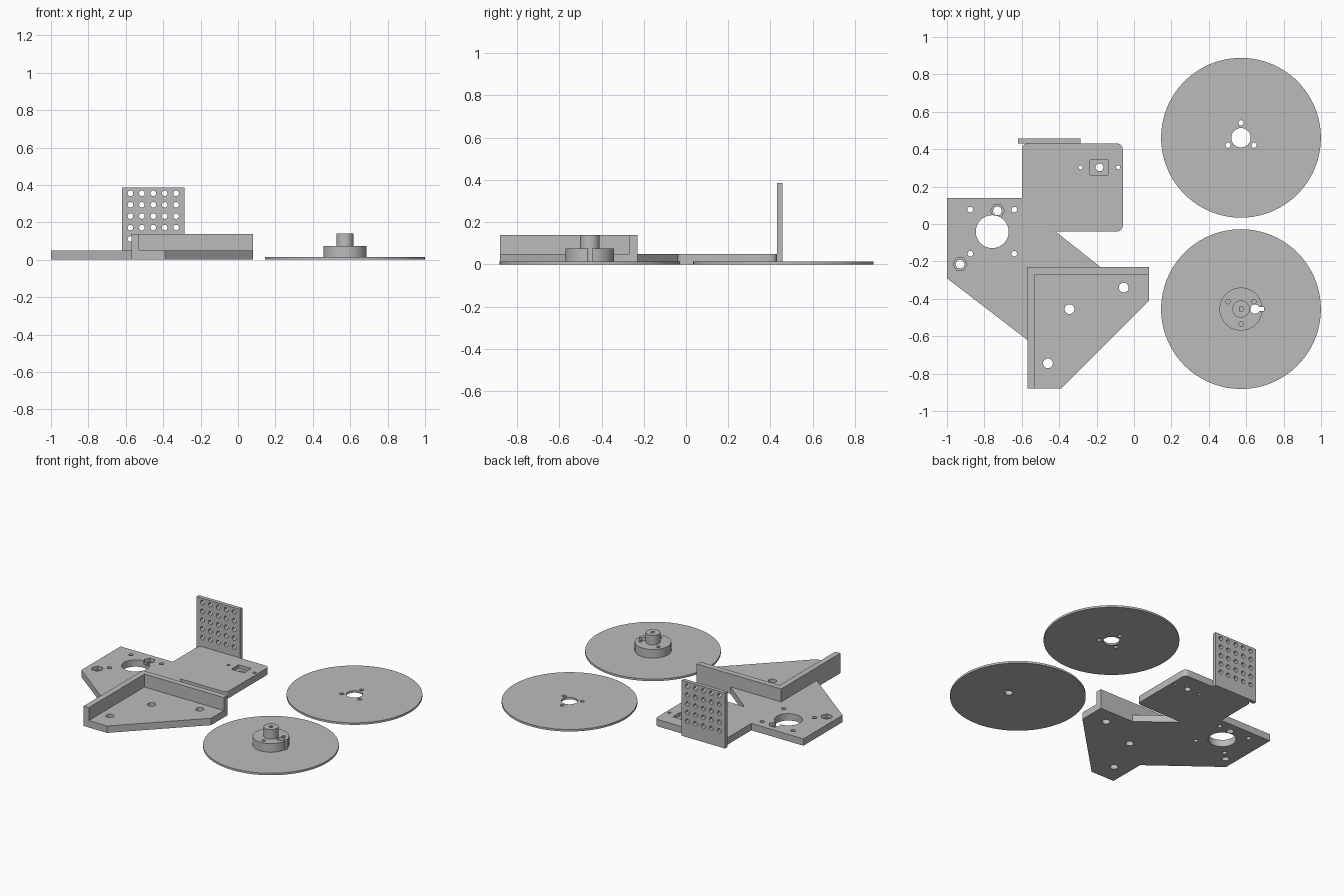
import bpy, bmesh, math
from mathutils import Vector

cube = bpy.data.objects.get("Cube")
if cube:
    bpy.data.objects.remove(cube, do_unlink=True)

grey = bpy.data.materials.new("plain_grey")
grey.use_nodes = True
colour = (0.5, 0.5, 0.5, 1)
grey.diffuse_color = colour
grey.node_tree.nodes["Principled BSDF"].inputs["Base Color"].default_value = colour


def circle(x, y, r, n=32, start=0.0):
    return [(x + r * math.cos(start + math.tau * i / n),
             y + r * math.sin(start + math.tau * i / n)) for i in range(n)]


def rect(x0, y0, x1, y1):
    return [(x0, y0), (x1, y0), (x1, y1), (x0, y1)]


def rounded(points, corners, r, n=6):
    """Replace the listed right-angle corners with arcs."""
    out = []
    for i, p in enumerate(points):
        if i not in corners:
            out.append(p)
            continue
        p = Vector(p)
        a = (Vector(points[i - 1]) - p).normalized() * r
        b = (Vector(points[(i + 1) % len(points)]) - p).normalized() * r
        for k in range(n + 1):
            t = math.pi / 2 * k / n
            out.append(tuple(p + a * (1 - math.sin(t)) + b * (1 - math.cos(t))))
    return out


def prism(name, outlines, z0, z1):
    """Extrude one or more flat outlines from z0 to z1."""
    bm = bmesh.new()
    for outline in outlines:
        face = bm.faces.new([bm.verts.new((x, y, z0)) for x, y in outline])
        top = bmesh.ops.extrude_face_region(bm, geom=[face])["geom"]
        verts = [v for v in top if isinstance(v, bmesh.types.BMVert)]
        bmesh.ops.translate(bm, verts=verts, vec=(0, 0, z1 - z0))
    bmesh.ops.recalc_face_normals(bm, faces=bm.faces)
    mesh = bpy.data.meshes.new(name)
    bm.to_mesh(mesh)
    bm.free()
    mesh.materials.append(grey)
    obj = bpy.data.objects.new(name, mesh)
    bpy.context.collection.objects.link(obj)
    return obj


def cut(obj, outlines, z0=-0.1, z1=0.6):
    """Cut prisms out of the object and bake the result."""
    cutter = prism("cutter", outlines, z0, z1)
    mod = obj.modifiers.new("cut", 'BOOLEAN')
    mod.operation, mod.solver, mod.object = 'DIFFERENCE', 'EXACT', cutter
    bpy.context.view_layer.update()
    graph = bpy.context.evaluated_depsgraph_get()
    baked = bpy.data.meshes.new_from_object(obj.evaluated_get(graph))
    obj.modifiers.clear()
    obj.data = baked
    bpy.data.objects.remove(cutter, do_unlink=True)


parts = []
T = 0.048        # plate thickness
DISC = 0.014     # disc thickness

# Main plate with the motor side and the rounded electronics side
plate = prism("main_plate", [rounded(
    [(-1, 0.14), (-1, -0.29), (-0.57, -0.62), (-0.57, -0.23), (-0.18, -0.23),
     (-0.42, -0.04), (-0.06, -0.04), (-0.06, 0.43), (-0.6, 0.43), (-0.6, 0.14)],
    (6, 7, 8), 0.03)], 0, T)
nuts = [(-0.73, 0.07), (-0.93, -0.215)]
mx, my, d = -0.758, -0.041, 0.118
holes = [circle(mx, my, 0.088, 64), circle(-0.185, 0.303, 0.021)]
holes += [circle(mx + sx * d, my + sy * d, 0.015) for sx in (-1, 1) for sy in (-1, 1)]
holes += [circle(x, y, 0.023) for x, y in nuts]
holes += [circle(-0.185 + s * 0.1, 0.303, 0.011, 24) for s in (-1, 1)]
cut(plate, holes)
# Hexagonal nut pockets and the square pocket
cut(plate, [circle(x, y, 0.038, 6) for x, y in nuts]
    + [rect(-0.235, 0.263, -0.138, 0.343)], T * 0.5, 0.1)
parts.append(plate)

# Corner bracket: L-shaped wall and floor
parts.append(prism("bracket_wall", [[(-0.57, -0.88), (-0.53, -0.88), (-0.53, -0.27),
                                     (0.08, -0.27), (0.08, -0.23), (-0.57, -0.23)]], 0, 0.138))
floor = prism("bracket_floor", [[(-0.53, -0.88), (-0.39, -0.88), (0.08, -0.41),
                                 (0.08, -0.27), (-0.53, -0.27)]], 0, T)
cut(floor, [circle(x, y, 0.026)
            for x, y in ((-0.055, -0.34), (-0.345, -0.455), (-0.46, -0.745))])
parts.append(floor)

# Upright perforated panel, drawn flat and then stood up
panel = prism("perforated_panel", [rect(-0.62, 0, -0.287, 0.385)], 0, 0.027)
cut(panel, [circle(-0.575 + 0.061 * i, 0.355 - 0.061 * j, 0.015, 24)
            for i in range(5) for j in range(5)])
for v in panel.data.vertices:
    x, y, z = v.co
    v.co = (x, 0.457 - z, y)
parts.append(panel)

# Disc with the open centre
cx, R = 0.572, 0.427


def pins(y, start, r):
    return [circle(cx + 0.08 * math.cos(a), y + 0.08 * math.sin(a), r, 24)
            for a in (start + math.tau * k / 3 for k in range(3))]


ya, yb = 0.461, -0.455
open_disc = prism("open_disc", [circle(cx, ya, R, 128)], 0, DISC)
cut(open_disc, [circle(cx, ya, 0.052, 48)] + pins(ya, math.pi / 2, 0.014))
parts.append(open_disc)

# Disc with hub and shaft, sharing one keyhole slot
a0 = math.asin(0.011 / 0.025)
slot = [(cx + 0.075 + 0.025 * math.cos(a), yb + 0.025 * math.sin(a))
        for a in (a0 + (math.tau - 2 * a0) * k / 20 for k in range(21))]
slot += [(cx + 0.123, yb - 0.011), (cx + 0.123, yb + 0.011)]
hub_disc = prism("hub_disc", [circle(cx, yb, R, 128)], 0, DISC)
hub = prism("hub", [circle(cx, yb, 0.115, 64)], DISC, 0.074)
shaft = prism("shaft", [circle(cx, yb, 0.046, 48)], 0.074, 0.14)
cut(hub_disc, [slot])
cut(hub, [slot])
cut(hub, pins(yb, -math.pi / 2, 0.012), 0.03, 0.1)
# D-shaped bore in the top of the shaft
bore = [(max(x, cx - 0.008), y) for x, y in circle(cx, yb, 0.014, 24)]
bore = [p for i, p in enumerate(bore)
        if p[0] > cx - 0.0079 or bore[i - 1][0] > cx - 0.0079
        or bore[(i + 1) % len(bore)][0] > cx - 0.0079]
cut(shaft, [bore], 0.09, 0.2)
parts += [hub_disc, hub, shaft]

# Smooth the round walls, keep the rims sharp
bpy.ops.object.select_all(action='DESELECT')
for obj in parts:
    obj.select_set(True)
bpy.context.view_layer.objects.active = parts[0]
bpy.ops.object.shade_smooth_by_angle(angle=math.radians(30))
